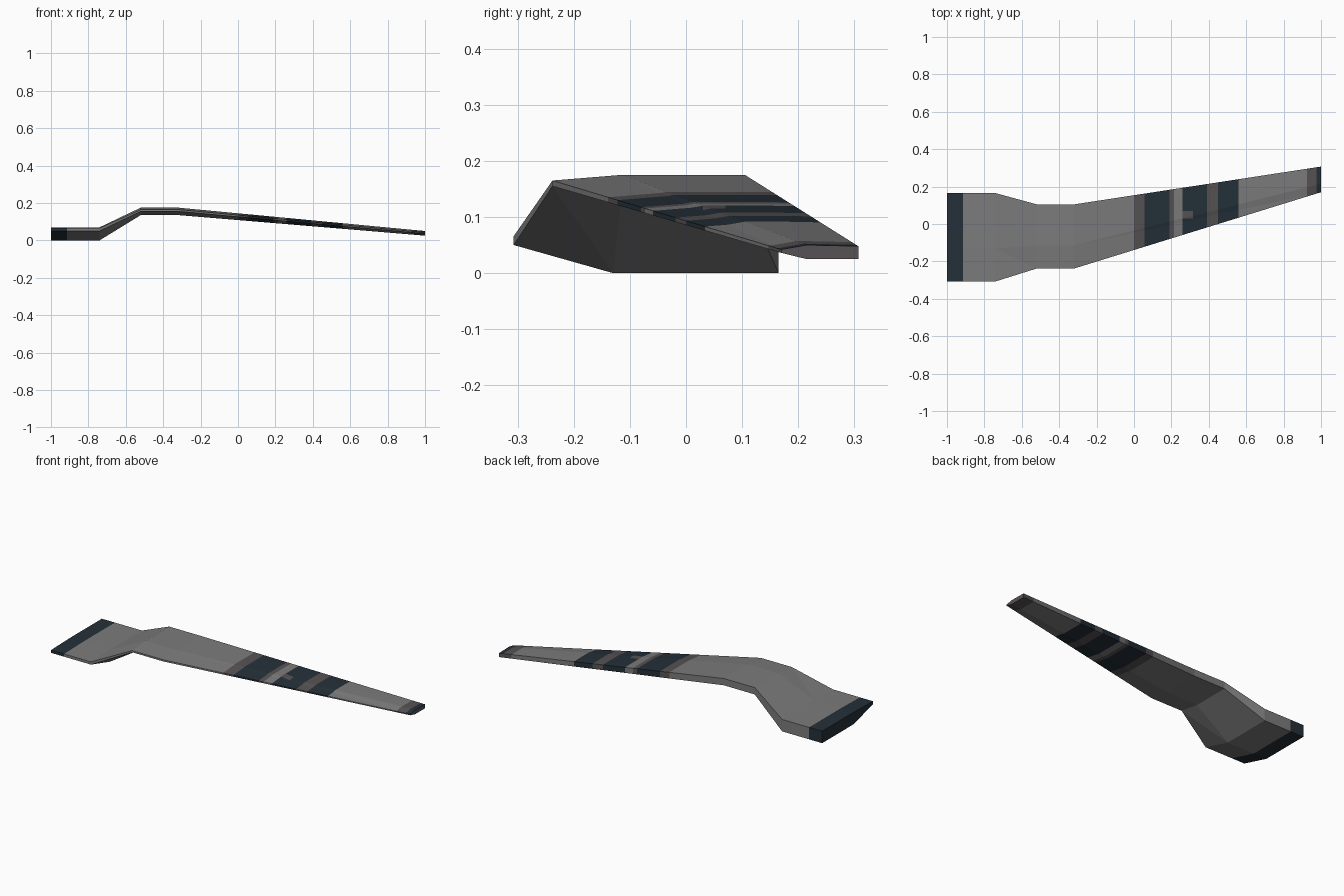
import bpy, bmesh
from mathutils import Vector

if "Cube" in bpy.data.objects:
    bpy.data.objects.remove(bpy.data.objects["Cube"])


def material(name, rgb):
    m = bpy.data.materials.new(name)
    m.diffuse_color = (*rgb, 1)
    m.use_nodes = True
    m.node_tree.nodes["Principled BSDF"].inputs["Base Color"].default_value = m.diffuse_color
    return m


GREY, BAND, NAVY = 0, 1, 2
mats = [material("light_grey", (0.20, 0.20, 0.20)),
        material("dark_grey", (0.095, 0.085, 0.088)),
        material("navy", (0.018, 0.03, 0.041))]

# Cross-sections as (y, z): nose low, nose high, top front, top back, bottom back, bottom front
root = [(-0.307, 0.05), (-0.307, 0.066), (-0.13, 0.07), (0.165, 0.07), (0.165, 0), (-0.13, 0)]
shoulder = [(-0.238, 0.155), (-0.238, 0.165), (-0.115, 0.175), (0.105, 0.175), (0.105, 0.135), (-0.115, 0.135)]
tip = [(0.17, 0.036), (0.17, 0.042), (0.215, 0.05), (0.307, 0.048), (0.307, 0.025), (0.215, 0.025)]
stations = [(-1, root), (-0.74, root), (-0.52, shoulder), (-0.32, shoulder), (1, tip)]

# Blade body lofted through the stations
bm = bmesh.new()
rings = [[bm.verts.new((x, y, z)) for y, z in sec] for x, sec in stations]
for a, b in zip(rings, rings[1:]):
    for i in range(6):
        j = (i + 1) % 6
        bm.faces.new((a[i], a[j], b[j], b[i]))
bm.faces.new(rings[0])
bm.faces.new(rings[-1])
bmesh.ops.recalc_face_normals(bm, faces=bm.faces)
bmesh.ops.triangulate(bm, faces=[f for f in bm.faces if len(f.verts) == 4])


def cut(axis, value, lo=-2, hi=2):
    """Split the faces whose centre lies between lo and hi along x."""
    faces = [f for f in bm.faces if lo < f.calc_center_median().x < hi]
    geom = set(faces)
    for f in faces:
        geom.update(f.edges, f.verts)
    co, no = Vector(), Vector()
    co[axis], no[axis] = value, 1
    bmesh.ops.bisect_plane(bm, geom=list(geom), dist=1e-5, plane_co=co, plane_no=no)


# Painted bands: start, end, colour
bands = [(-1.1, -0.915, NAVY), (0.0, 0.055, BAND), (0.055, 0.19, NAVY), (0.19, 0.215, BAND),
         (0.26, 0.39, NAVY), (0.39, 0.45, BAND), (0.45, 0.56, NAVY), (0.925, 1.1, BAND)]
for x in sorted({e for b in bands for e in b[:2]} | {0.315, 0.975}):
    cut(0, x)
for y in (0.03, 0.07):
    cut(1, y, 0.26, 0.315)

for f in bm.faces:
    c = f.calc_center_median()
    top = f.normal.z > 0.5
    for lo, hi, colour in bands:
        if lo < c.x < hi:
            f.material_index = colour
    # notch in the middle band, and dark end of the tip
    if top and 0.26 < c.x < 0.315 and 0.03 < c.y < 0.07:
        f.material_index = BAND
    if top and c.x > 0.975:
        f.material_index = NAVY

mesh = bpy.data.meshes.new("blade")
bm.to_mesh(mesh)
bm.free()
for m in mats:
    mesh.materials.append(m)
blade = bpy.data.objects.new("blade", mesh)
bpy.context.collection.objects.link(blade)
